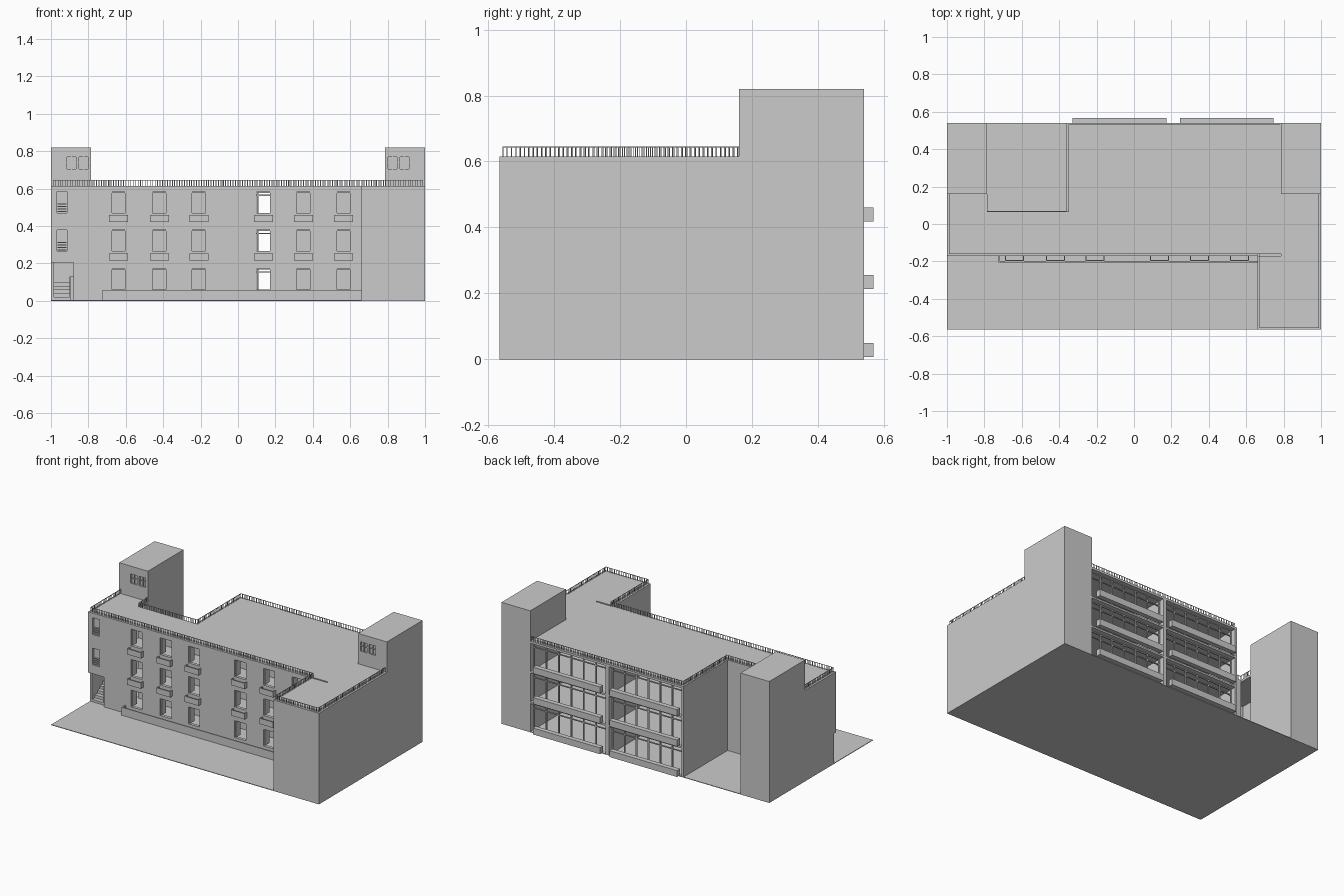
import bpy, bmesh, math
from mathutils import Matrix, Vector

if "Cube" in bpy.data.objects:
    bpy.data.objects.remove(bpy.data.objects["Cube"])


def boxes(name, items):
    """One mesh object from (x0, x1, y0, y1, z0, z1) boxes."""
    bm = bmesh.new()
    for x0, x1, y0, y1, z0, z1 in items:
        m = Matrix.Translation(((x0 + x1) / 2, (y0 + y1) / 2, (z0 + z1) / 2))
        m = m @ Matrix.Diagonal((x1 - x0, y1 - y0, z1 - z0, 1))
        bmesh.ops.create_cube(bm, size=1, matrix=m)
    me = bpy.data.meshes.new(name)
    bm.to_mesh(me)
    bm.free()
    ob = bpy.data.objects.new(name, me)
    bpy.context.collection.objects.link(ob)
    return ob


def wall(x0, x1, y0, y1, z0, z1, holes):
    """Wall facing y, split into strips around (x0, x1, z0, z1) holes."""
    xs = sorted({x0, x1} | {v for h in holes for v in h[:2]})
    out = []
    for a, b in zip(xs, xs[1:]):
        z = z0
        for h in sorted((h for h in holes if h[0] <= a and h[1] >= b), key=lambda h: h[2]):
            if h[2] > z:
                out.append((a, b, y0, y1, z, h[2]))
            z = h[3]
        if z < z1:
            out.append((a, b, y0, y1, z, z1))
    return out


ROOF = 0.615
FRONT = -0.17
BACK = 0.54
FLOORS = (0.0, 0.206, 0.411)
WINDOWS = (-0.639, -0.42, -0.209, 0.136, 0.35, 0.564)
HALF = 0.042

# Ground slab
boxes("ground", [(-1, 1, -0.565, BACK, 0, 0.004)])

# Front wall with windows, side windows and entrance
holes = [(x - HALF, x + HALF, f + 0.059, f + 0.172) for x in WINDOWS for f in FLOORS]
holes += [(-0.968, -0.915, f + 0.059, f + 0.172) for f in FLOORS[1:]]
holes += [(-1, -0.88, 0, 0.205)]
boxes("front_wall", wall(-1, 0.66, FRONT, FRONT + 0.02, 0, ROOF, holes))

# Right wing
boxes("right_wing", [(0.66, 1, -0.565, FRONT, 0, ROOF),
                     (0.785, 1, FRONT, 0.16, 0, ROOF)])

# Outer walls around the left side and the courtyard
boxes("side_walls", [(-1, -0.985, FRONT + 0.02, 0.16, 0, ROOF),
                     (-0.785, -0.36, 0.055, 0.07, 0, ROOF),
                     (-0.36, -0.345, 0.055, BACK, 0, ROOF)])

# Inner walls: corridor wall with doorways, bay divider
doors = [(0.10, 0.172, f + 0.004, f + 0.175) for f in FLOORS]
boxes("inner_walls", wall(-0.345, 0.785, 0.055, 0.065, 0, ROOF, doors)
      + [(0.198, 0.222, 0.065, BACK, 0, ROOF)])

# Floors and roof
slabs = []
for z0, z1 in ((FLOORS[1] - 0.012, FLOORS[1]), (FLOORS[2] - 0.012, FLOORS[2]), (ROOF - 0.015, ROOF)):
    slabs += [(-0.36, 0.785, 0.055, BACK, z0, z1), (-0.785, 0.785, FRONT + 0.01, 0.06, z0, z1)]
slabs.append((-1, -0.785, FRONT + 0.01, 0.16, ROOF - 0.015, ROOF))
boxes("floors_and_roof", slabs)


# Corner towers with recessed paired windows
def tower(name, x0, x1, win):
    hs = [(a, a + 0.048, 0.705, 0.768) for a in win]
    boxes(name, [(x0, x1, 0.172, BACK, 0, 0.82)] + wall(x0, x1, 0.16, 0.172, 0, 0.82, hs))
    bars = []
    for a, b, c, d in hs:
        bars += [(a + 0.022, a + 0.026, 0.164, 0.172, c, d), (a, b, 0.164, 0.172, 0.738, 0.742)]
    boxes(name + "_window_bars", bars)


tower("left_tower", -1, -0.785, (-0.914, -0.85))
tower("right_tower", 0.785, 1, (0.802, 0.866))

# Planter balconies under the upper windows: open troughs
planters = []
for x in WINDOWS:
    for f in FLOORS[1:]:
        a, b, z0, z1 = x - 0.051, x + 0.051, f + 0.009, f + 0.048
        y = FRONT - 0.027
        planters += [(a, b, y, FRONT, z0, z0 + 0.006), (a, b, y, y + 0.005, z0, z1),
                     (a, a + 0.005, y, FRONT, z0, z1), (b - 0.005, b, y, FRONT, z0, z1)]
boxes("front_planters", planters)

# Long ground level terrace front
boxes("front_terrace", [(-0.725, 0.66, -0.207, -0.199, 0, 0.058),
                        (-0.725, -0.717, -0.207, FRONT, 0, 0.058),
                        (-0.725, 0.66, -0.207, FRONT, 0, 0.03)])

# Window frames and inward opened casements
frames = []
for x in WINDOWS:
    for f in FLOORS:
        z0, z1 = f + 0.059, f + 0.172
        for s in (-1, 1):
            e = x + s * (HALF - 0.003)
            frames.append((e - 0.003, e + 0.003, FRONT + 0.008, FRONT + 0.055, z0, z1))
        frames.append((x - HALF, x + HALF, FRONT + 0.01, FRONT + 0.018, z1 - 0.006, z1))
boxes("window_casements", frames)

# Narrow windows above the entrance: pane, frame bar and louvres
small = []
for f in FLOORS[1:]:
    small.append((-0.968, -0.915, FRONT + 0.016, FRONT + 0.02, f + 0.059, f + 0.172))
    for k in range(4):
        z = f + 0.064 + k * 0.013
        small.append((-0.966, -0.917, FRONT + 0.003, FRONT + 0.012, z, z + 0.005))
boxes("narrow_windows", small)

# Entrance steps, side wall and handrail
boxes("entrance_steps", [(-0.985, -0.9, FRONT + 0.02 + 0.028 * k, 0.0, 0.0, 0.02 * (k + 1))
                         for k in range(5)])
boxes("entrance_side_wall", [(-0.88, -0.868, FRONT + 0.02, 0.16, 0, 0.205),
                             (-0.985, -0.868, 0.0, 0.01, 0, 0.205),
                             (-0.9, -0.896, FRONT + 0.02, FRONT + 0.024, 0, 0.13),
                             (-0.9, -0.88, FRONT + 0.02, FRONT + 0.024, 0.126, 0.13)])

# Back balcony parapets
boxes("back_parapets", [(a, b, BACK - 0.004, 0.568, f + 0.007, f + 0.05)
                        for a, b in ((-0.33, 0.175), (0.245, 0.745)) for f in FLOORS])

# Back glazing: mullions and transom, set behind the parapets
glazing = []
for a, b in ((-0.345, 0.198), (0.222, 0.785)):
    for f in FLOORS:
        top = f + 0.192
        n = 6
        for k in range(n + 1):
            x = a + 0.004 + (b - a - 0.008) * k / n
            glazing.append((x - 0.004, x + 0.004, 0.50, 0.508, f, top))
        for z in (f + 0.15, top - 0.006):
            glazing.append((a, b, 0.50, 0.508, z, z + 0.006))
boxes("back_glazing", glazing)


# Roof railing: thin balusters and a handrail along the roof edge
def railing(name, pts):
    items = []
    t = 0.0014
    for p, q in zip(pts, pts[1:]):
        p, q = Vector(p), Vector(q)
        n = max(1, round((q - p).length / 0.013))
        for k in range(n + 1):
            c = p.lerp(q, k / n)
            items.append((c.x - t, c.x + t, c.y - t, c.y + t, ROOF, 0.644))
        items.append((min(p.x, q.x) - t, max(p.x, q.x) + t,
                      min(p.y, q.y) - t, max(p.y, q.y) + t, 0.642, 0.645))
    boxes(name, items)


railing("front_roof_railing", [(-0.988, 0.158), (-0.988, -0.16), (0.672, -0.16),
                               (0.672, -0.555), (0.988, -0.555), (0.988, 0.158)])
railing("back_roof_railing", [(0.78, 0.53), (-0.35, 0.53), (-0.35, 0.065), (-0.785, 0.065), (-0.785, 0.158)])
